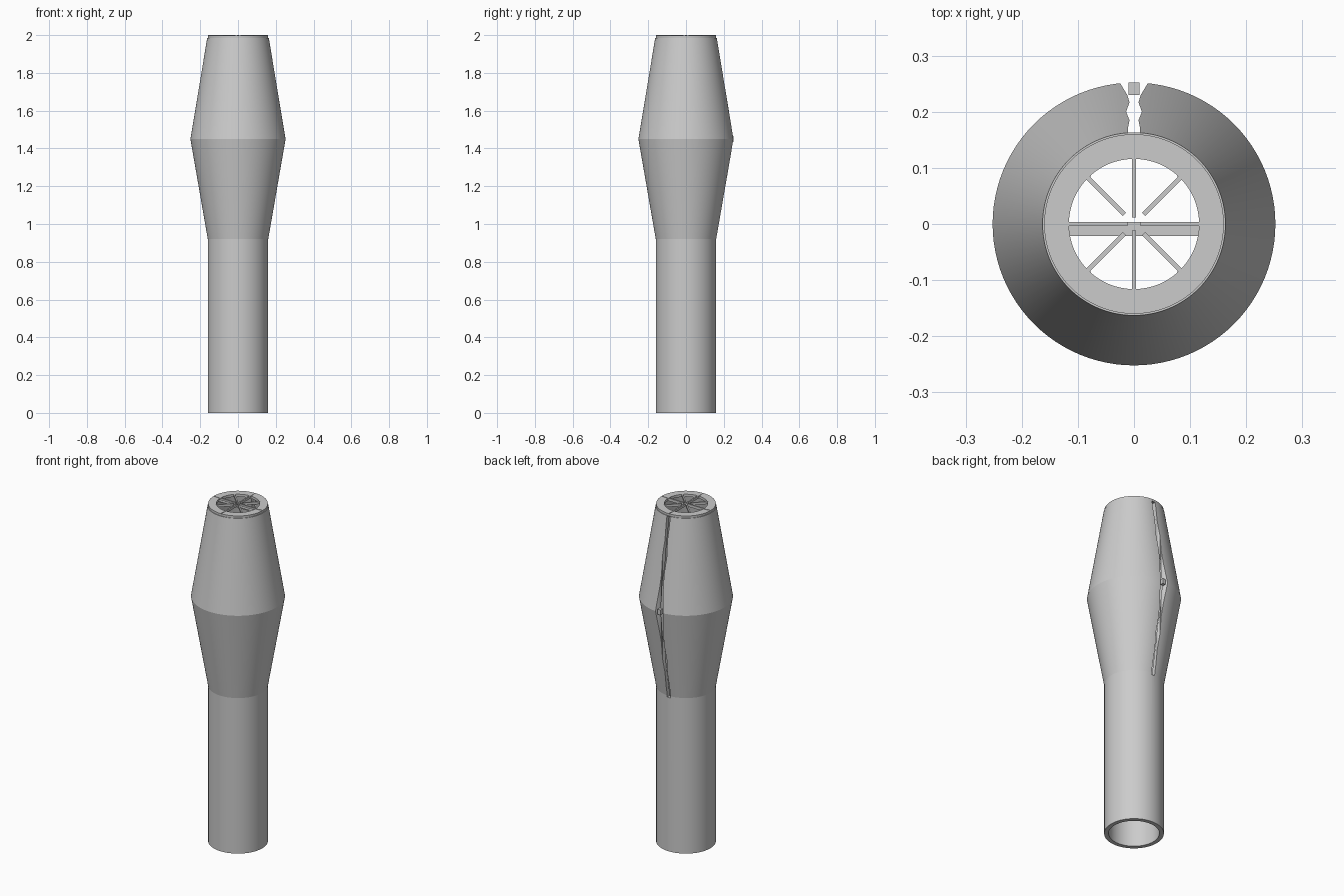
import bpy, bmesh, math
from mathutils import Matrix

cube = bpy.data.objects.get("Cube")
if cube:
    bpy.data.objects.remove(cube)

grey = bpy.data.materials.new("plain grey")
grey.use_nodes = True
GREY = (0.6, 0.6, 0.6, 1)
grey.diffuse_color = GREY
grey.node_tree.nodes["Principled BSDF"].inputs["Base Color"].default_value = GREY


def finish(name, bm, smooth=False):
    bmesh.ops.recalc_face_normals(bm, faces=bm.faces)
    mesh = bpy.data.meshes.new(name)
    bm.to_mesh(mesh)
    bm.free()
    mesh.materials.append(grey)
    obj = bpy.data.objects.new(name, mesh)
    bpy.context.collection.objects.link(obj)
    if smooth:
        bpy.ops.object.select_all(action='DESELECT')
        obj.select_set(True)
        bpy.context.view_layer.objects.active = obj
        bpy.ops.object.shade_smooth_by_angle(angle=math.radians(8))
    return obj


def revolve(name, profile, sides=96):
    """Spin a closed (radius, height) profile around the z axis."""
    bm = bmesh.new()
    rings = [[bm.verts.new((r * math.cos(2 * math.pi * i / sides),
                            r * math.sin(2 * math.pi * i / sides), z))
              for i in range(sides)] for r, z in profile]
    for a, b in zip(rings, rings[1:] + rings[:1]):
        for i in range(sides):
            j = (i + 1) % sides
            bm.faces.new((a[i], a[j], b[j], b[i]))
    return finish(name, bm, True)


def prism(name, outline, z0, z1):
    """Extrude an xy outline from z0 to z1."""
    bm = bmesh.new()
    face = bm.faces.new([bm.verts.new((x, y, z0)) for x, y in outline])
    ext = bmesh.ops.extrude_face_region(bm, geom=[face])
    top = [v for v in ext["geom"] if isinstance(v, bmesh.types.BMVert)]
    bmesh.ops.translate(bm, verts=top, vec=(0, 0, z1 - z0))
    return finish(name, bm)


# Hollow handle and double-cone body
body = revolve("body_shell", [
    (0.16, 0), (0.16, 0.92), (0.252, 1.45), (0.163, 1.985),
    (0.138, 1.985), (0.227, 1.45), (0.136, 0.92), (0.136, 0)])

# Flared slot down the back
half = [(0.011, 0.06), (0.011, 0.17), (0.008, 0.185), (0.014, 0.20),
        (0.008, 0.217), (0.012, 0.23), (0.026, 0.253), (0.026, 0.3)]
cutter = prism("slot_cutter", half + [(-x, y) for x, y in reversed(half)], 0.91, 1.984)
cutter.hide_render = True
cutter.hide_viewport = True
cut = body.modifiers.new("slot", 'BOOLEAN')
cut.operation = 'DIFFERENCE'
cut.solver = 'EXACT'
cut.object = cutter

# Small bridge across the widest point of the slot
prism("slot_bridge", [(-0.01, 0.23), (0.01, 0.23), (0.01, 0.252), (-0.01, 0.252)], 1.435, 1.465)

# Top rim
revolve("top_rim", [(0.16, 1.983), (0.16, 1.998), (0.116, 1.998), (0.116, 1.983)])

# Thin spokes across the mouth, with longer pointed ones on the main axes
for k in range(8):
    turn = Matrix.Rotation(k * math.pi / 4, 4, 'Z')
    straight = k % 2 == 0
    start, tip = (0.012, 0.158) if straight else (0.024, 0.118)
    spoke = prism(f"spoke_{k + 1}", [(start, -0.004), (0.13 if straight else tip, -0.004),
                                     (tip, 0), (0.13 if straight else tip, 0.004),
                                     (start, 0.004)], 1.986, 2.0)
    spoke.data.transform(turn)

# Flat crossbar under the spokes
prism("crossbar", [(-0.118, -0.021), (0.118, -0.021), (0.118, 0.004), (-0.118, 0.004)], 1.984, 1.99)

# Corner gussets where the diagonal spokes meet the rim
for sx in (-1, 1):
    for sy in (-1, 1):
        name = f"{'left' if sx > 0 else 'right'}_{'back' if sy > 0 else 'front'}_gusset"
        prism(name, [(sx * 0.095, sy * 0.098), (sx * 0.070, sy * 0.098),
                     (sx * 0.078, sy * 0.084), (sx * 0.095, sy * 0.070)], 1.985, 1.997)
